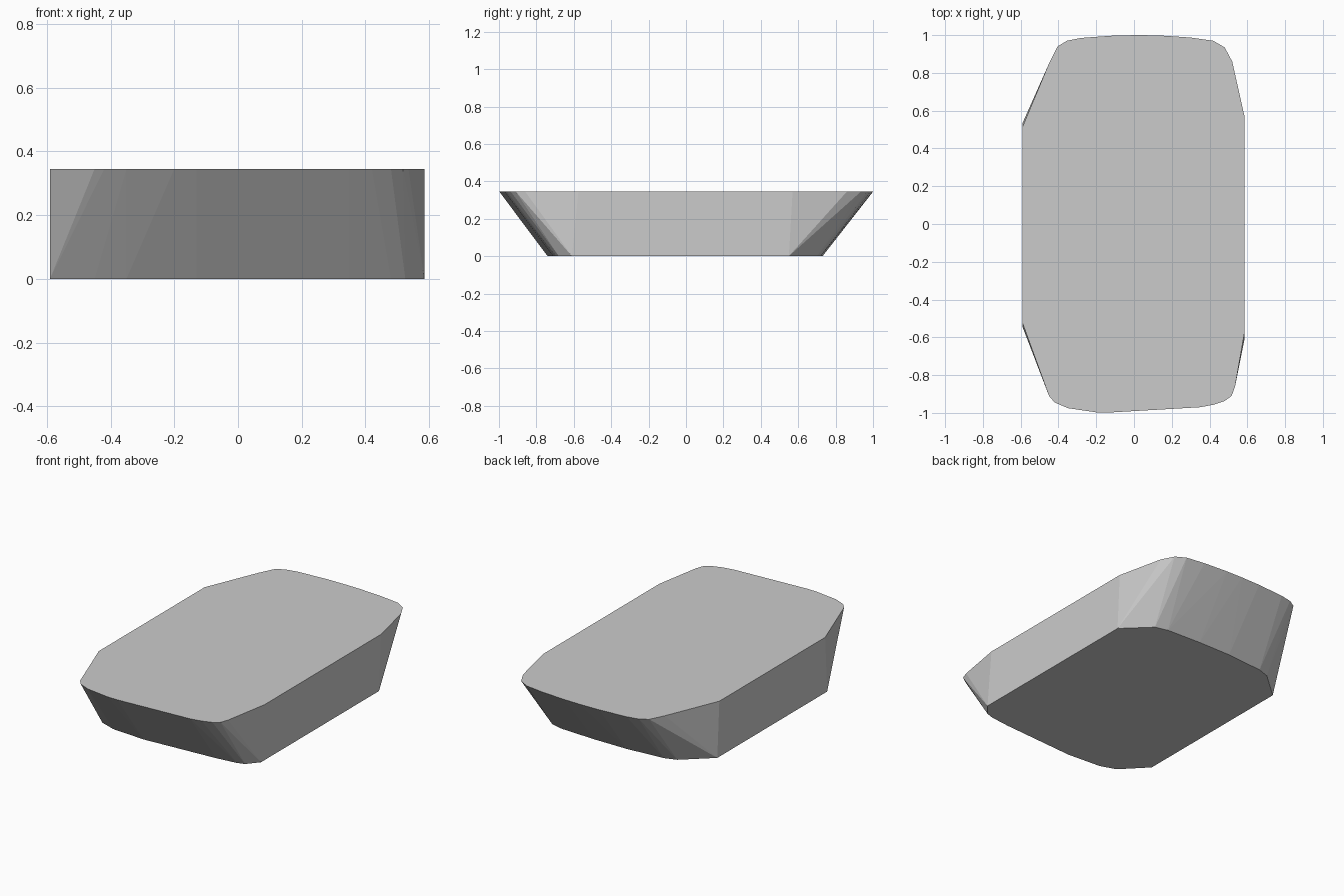
import bpy, bmesh

# Outlines of the slab: wide top rim and shorter base
H = 0.345
top = [(-0.59, 0.515), (-0.45, 0.85), (-0.405, 0.94), (-0.355, 0.97), (-0.28, 0.985),
       (-0.1, 0.998), (0.03, 1.0), (0.14, 0.998), (0.3, 0.987), (0.42, 0.97),
       (0.48, 0.935), (0.52, 0.86), (0.585, 0.57), (0.585, -0.575), (0.535, -0.86),
       (0.517, -0.91), (0.48, -0.937), (0.42, -0.957), (0.35, -0.97), (-0.13, -0.998),
       (-0.2, -0.997), (-0.35, -0.975), (-0.42, -0.945), (-0.45, -0.91), (-0.59, -0.525)]
base = [(-0.59, 0.535), (-0.42, 0.685), (-0.345, 0.71), (-0.1, 0.73), (0.12, 0.73),
        (0.35, 0.72), (0.43, 0.7), (0.585, 0.55), (0.585, -0.61), (0.525, -0.68),
        (0.48, -0.695), (0.35, -0.71), (-0.13, -0.74), (-0.35, -0.725),
        (-0.45, -0.69), (-0.59, -0.545)]

# Tapered block wrapped around both outlines
bm = bmesh.new()
for outline, z in ((top, H), (base, 0.0)):
    for x, y in outline:
        bm.verts.new((x, y, z))
res = bmesh.ops.convex_hull(bm, input=bm.verts[:])
bmesh.ops.delete(bm, geom=[v for v in bm.verts if not v.link_faces], context='VERTS')
bmesh.ops.dissolve_limit(bm, angle_limit=0.01, verts=bm.verts[:], edges=bm.edges[:])
bmesh.ops.recalc_face_normals(bm, faces=bm.faces[:])
mesh = bpy.data.meshes.new("tapered_block")
bm.to_mesh(mesh)
bm.free()
block = bpy.data.objects.new("tapered_block", mesh)
bpy.context.collection.objects.link(block)
